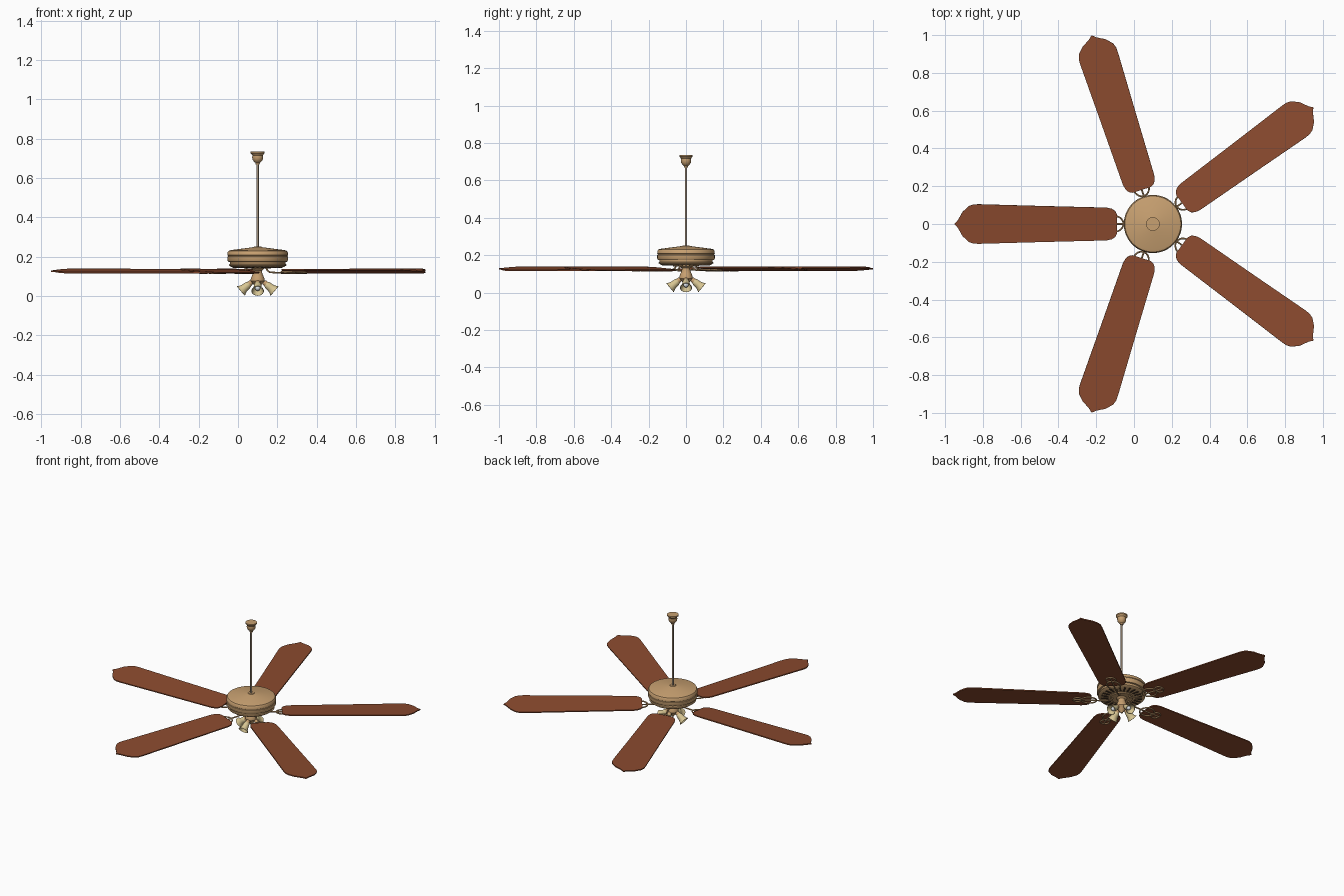
import bpy, bmesh, math
from mathutils import Matrix, Vector

if "Cube" in bpy.data.objects:
    bpy.data.objects.remove(bpy.data.objects["Cube"])

CX = 0.1                                   # fan axis sits at x = 0.1
BLADE_ANGLES = [math.radians(36 + 72 * i) for i in range(5)]
LAMP_ANGLES = [math.radians(90 * i) for i in range(4)]


def material(name, rgb):
    m = bpy.data.materials.new(name)
    m.diffuse_color = (*rgb, 1)
    m.use_nodes = True
    m.node_tree.nodes["Principled BSDF"].inputs["Base Color"].default_value = m.diffuse_color
    return m


BRASS = material("antique_brass", (0.58, 0.355, 0.165))
WOOD = material("cherry_wood", (0.26, 0.07, 0.028))
ROD = material("dull_rod_metal", (0.36, 0.28, 0.20))
GLASS = material("cream_glass", (0.68, 0.56, 0.29))
BULB = material("bulb_white", (0.72, 0.76, 0.80))
DARK = material("dark_vent", (0.06, 0.035, 0.02))


def place(name, mesh, mat, angle=0.0, smooth=35):
    """Put a mesh on the fan axis, turned by angle."""
    if mat.name not in mesh.materials:
        mesh.materials.append(mat)
    if smooth:
        mesh.polygons.foreach_set("use_smooth", [True] * len(mesh.polygons))
        mesh.set_sharp_from_angle(angle=math.radians(smooth))
    ob = bpy.data.objects.new(name, mesh)
    ob.location = (CX, 0, 0)
    ob.rotation_euler.z = angle
    bpy.context.collection.objects.link(ob)
    return ob


def lathe(name, profile, n=48, matrix=Matrix()):
    """Spin (radius, height) points about z."""
    bm = bmesh.new()
    vs = [bm.verts.new((r, 0, z)) for r, z in profile]
    es = [bm.edges.new(p) for p in zip(vs, vs[1:])]
    bmesh.ops.spin(bm, geom=vs + es, cent=(0, 0, 0), axis=(0, 0, 1),
                   angle=2 * math.pi, steps=n, use_duplicate=False)
    bmesh.ops.remove_doubles(bm, verts=bm.verts, dist=1e-5)
    bmesh.ops.recalc_face_normals(bm, faces=bm.faces)
    bm.transform(matrix)
    me = bpy.data.meshes.new(name)
    bm.to_mesh(me)
    bm.free()
    return me


def tubes(name, paths, radius):
    """Mesh of round bars; paths are (points, cyclic)."""
    cu = bpy.data.curves.new(name + "_path", 'CURVE')
    cu.dimensions = '3D'
    cu.bevel_depth = radius
    cu.bevel_resolution = 2
    cu.use_fill_caps = True
    for pts, cyclic in paths:
        sp = cu.splines.new('POLY')
        sp.points.add(len(pts) - 1)
        for p, co in zip(sp.points, pts):
            p.co = (*co, 1)
        sp.use_cyclic_u = cyclic
    tmp = bpy.data.objects.new(name + "_tmp", cu)
    me = bpy.data.meshes.new_from_object(tmp)
    bpy.data.objects.remove(tmp)
    bpy.data.curves.remove(cu)
    me.name = name
    return me


# Ceiling canopy and hanging rod
place("ceiling_canopy", lathe("ceiling_canopy", [
    (0, .735), (.036, .735), (.036, .727), (.031, .722), (.027, .716), (.028, .705),
    (.025, .692), (.018, .683), (.011, .677), (.010, .668), (0, .668)]), BRASS)
place("hanging_rod", lathe("hanging_rod", [(0, .69), (.006, .69), (.006, .24), (0, .24)], 16), ROD)

# Motor housing with stepped underside
place("motor_housing", lathe("motor_housing", [
    (0, .252), (.018, .252), (.020, .249), (.135, .234), (.148, .230), (.153, .222),
    (.154, .208), (.151, .206), (.151, .203), (.154, .201), (.154, .182), (.150, .175),
    (.141, .173), (.141, .163), (.146, .161), (.146, .156), (.134, .148), (.070, .146),
    (.068, .140), (0, .140)], 64), BRASS)

# Radial vents under the motor
bm = bmesh.new()
for i in range(24):
    m = (Matrix.Rotation(2 * math.pi * i / 24, 4, 'Z') @ Matrix.Translation((.105, 0, .1465))
         @ Matrix.Diagonal((.044, .011, .005, 1)))
    bmesh.ops.create_cube(bm, size=1, matrix=m)
me = bpy.data.meshes.new("motor_vents")
bm.to_mesh(me)
bm.free()
place("motor_vents", me, DARK, smooth=0)

# Blade: ogee-tipped outline, pitched slightly
half = [(.190, .050), (.200, .069), (.218, .081), (.245, .087), (.60, .096), (.92, .105),
        (.950, .104), (.975, .095), (1.008, .064), (1.020, .042), (1.033, .020)]
outline = half + [(1.05, 0)] + [(x, -y) for x, y in reversed(half)]
PITCH = Matrix.Translation((0, 0, .127)) @ Matrix.Rotation(math.radians(-5), 4, 'X')
bm = bmesh.new()
face = bm.faces.new([bm.verts.new((x, y, -.0035)) for x, y in outline])
top = bmesh.ops.extrude_face_region(bm, geom=[face])["geom"]
bmesh.ops.translate(bm, vec=(0, 0, .007), verts=[g for g in top if isinstance(g, bmesh.types.BMVert)])
bmesh.ops.recalc_face_normals(bm, faces=bm.faces)
bm.transform(PITCH)
blade = bpy.data.meshes.new("blade")
bm.to_mesh(blade)
bm.free()


# Blade iron: two loops under the blade and a dropped arm to the motor
def oval(cx, a, b, n=28):
    return [PITCH @ Vector((cx + a * math.cos(t), b * math.sin(t), -.0075))
            for t in (2 * math.pi * i / n for i in range(n))]


iron = tubes("blade_iron", [
    (oval(.204, .048, .042), True),
    (oval(.275, .026, .030), True),
    ([(.055, 0, .142), (.062, 0, .130), (.075, 0, .122), (.11, 0, .119), (.158, 0, .119)], False),
    ([(.156, 0, .119), (.30, 0, .119)], False)], .0045)

for i, a in enumerate(BLADE_ANGLES):
    place(f"blade_{i + 1}", blade, WOOD, a, smooth=30)
    place(f"blade_iron_{i + 1}", iron, BRASS, a)

# Light kit centre body
place("light_kit_body", lathe("light_kit_body", [
    (.034, .141), (.030, .136), (.022, .130), (.023, .118), (.030, .100), (.035, .088),
    (.036, .076), (.030, .068), (.022, .062), (.018, .050), (.010, .044), (.006, .036), (0, .034)],
    32), BRASS)

# Lamps: local z runs along the shade axis, outwards and 40 degrees down
AIM = Matrix.Translation((.040, 0, .064)) @ Matrix.Rotation(math.radians(130), 4, 'Y')
shade = lathe("lamp_shade", [
    (.011, .000), (.016, .006), (.019, .016), (.020, .028), (.022, .040), (.026, .050), (.032, .059),
    (.030, .060), (.024, .050), (.020, .040), (.018, .028), (.017, .016), (.014, .007), (.011, .000)],
    28, AIM)
socket = lathe("lamp_socket", [
    (0, -.014), (.009, -.014), (.013, -.008), (.014, .004), (.010, .010), (0, .010)], 20, AIM)
bulb = lathe("bulb", [
    (0, .008), (.006, .010), (.008, .020), (.013, .030), (.014, .037), (.011, .045), (.006, .049), (0, .050)],
    20, AIM)
arm = tubes("lamp_arm", [
    ([(.015, 0, .074), (.026, 0, .077), (.034, 0, .075), (.040, 0, .066)], False)], .006)

for i, a in enumerate(LAMP_ANGLES):
    place(f"lamp_arm_{i + 1}", arm, BRASS, a)
    place(f"lamp_socket_{i + 1}", socket, BRASS, a)
    place(f"lamp_shade_{i + 1}", shade, GLASS, a)
    place(f"bulb_{i + 1}", bulb, BULB, a)
